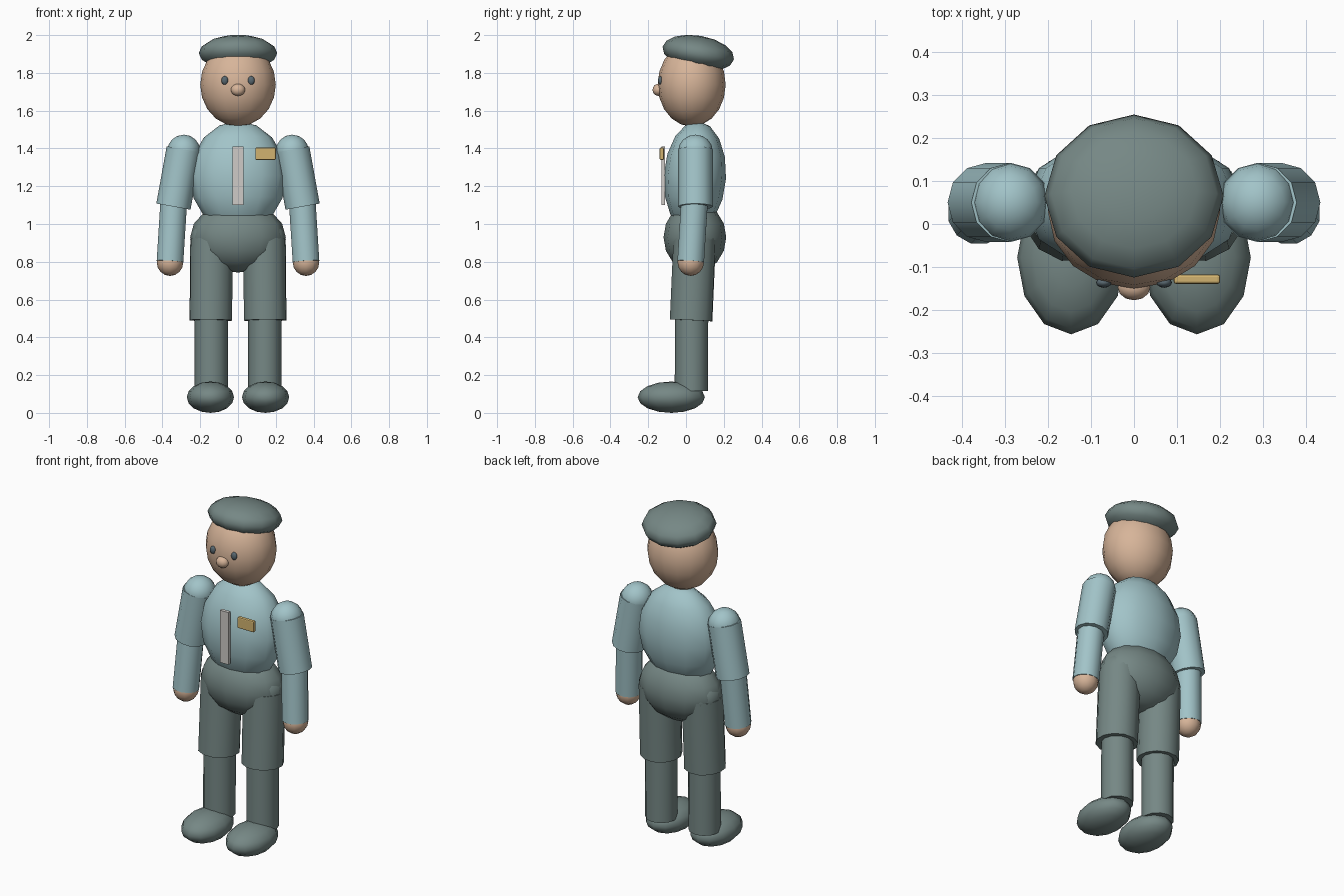
import bpy, math
from mathutils import Vector

if "Cube" in bpy.data.objects:
    bpy.data.objects.remove(bpy.data.objects["Cube"])


def material(name, rgb):
    m = bpy.data.materials.new(name)
    m.diffuse_color = (*rgb, 1)
    m.use_nodes = True
    m.node_tree.nodes["Principled BSDF"].inputs["Base Color"].default_value = m.diffuse_color
    return m


SHIRT = material("shirt_blue", (0.36, 0.55, 0.58))
TROUSER = material("trouser_grey", (0.18, 0.245, 0.235))
SKIN = material("skin_tan", (0.68, 0.46, 0.32))
EYE = material("eye_slate", (0.10, 0.14, 0.165))
GOLD = material("badge_gold", (0.64, 0.45, 0.16))
PALE = material("placket_pale", (0.62, 0.60, 0.57))


def finish(name, mat, smooth=True):
    ob = bpy.context.object
    ob.name = name
    ob.data.materials.append(mat)
    bpy.ops.object.transform_apply(location=False, rotation=True, scale=True)
    if smooth:
        bpy.ops.object.shade_smooth_by_angle(angle=math.radians(50))
    return ob


def ellipsoid(name, mat, centre, radii, tilt=0, segments=12, rings=8):
    bpy.ops.mesh.primitive_uv_sphere_add(segments=segments, ring_count=rings, radius=1,
                                         location=centre, rotation=(math.radians(tilt), 0, 0))
    bpy.context.object.scale = radii
    return finish(name, mat)


def limb(name, mat, a, b, radius):
    a, b = Vector(a), Vector(b)
    d = a - b
    bpy.ops.mesh.primitive_cylinder_add(vertices=12, radius=radius, depth=d.length,
                                        location=(a + b) / 2,
                                        rotation=d.to_track_quat('Z', 'Y').to_euler())
    return finish(name, mat)


def box(name, mat, centre, size, bevel=0):
    bpy.ops.mesh.primitive_cube_add(size=1, location=centre)
    bpy.context.object.scale = size
    ob = finish(name, mat, smooth=False)
    if bevel:
        mod = ob.modifiers.new("rounded", 'BEVEL')
        mod.width = bevel
        mod.segments = 2
    return ob


# head, cap and face
ellipsoid("head", SKIN, (0, 0.03, 1.738), (0.2, 0.18, 0.222), segments=16, rings=10)
ellipsoid("cap", TROUSER, (0, 0.065, 1.905), (0.208, 0.192, 0.092), tilt=-10)
ellipsoid("nose", SKIN, (0, -0.147, 1.71), (0.038, 0.03, 0.032))

# body
ellipsoid("torso", SHIRT, (0, 0.047, 1.25), (0.255, 0.165, 0.295), tilt=-3.5)
ellipsoid("pelvis", TROUSER, (0, 0.047, 0.93), (0.253, 0.166, 0.187))

# shirt details
box("shirt_placket", PALE, (0, -0.12, 1.255), (0.056, 0.02, 0.31))
box("chest_badge", GOLD, (0.146, -0.128, 1.372), (0.108, 0.022, 0.066), bevel=0.006)

# paired parts
for side, s in (("left", -1), ("right", 1)):
    ellipsoid(side + "_eye", EYE, (s * 0.07, -0.136, 1.76), (0.018, 0.012, 0.023))
    # arm
    ellipsoid(side + "_shoulder", SHIRT, (s * 0.287, 0.05, 1.385), (0.088, 0.092, 0.088))
    limb(side + "_sleeve", SHIRT, (s * 0.287, 0.05, 1.395), (s * 0.342, 0.05, 1.092), 0.092)
    limb(side + "_forearm", SHIRT, (s * 0.34, 0.045, 1.12), (s * 0.36, 0.025, 0.802), 0.073)
    ellipsoid(side + "_hand", SKIN, (s * 0.36, 0.025, 0.797), (0.07, 0.07, 0.072))
    # leg
    ellipsoid(side + "_hip", TROUSER, (s * 0.14, 0.048, 0.92), (0.113, 0.113, 0.11))
    limb(side + "_thigh", TROUSER, (s * 0.14, 0.046, 0.92), (s * 0.144, 0.027, 0.49), 0.115)
    limb(side + "_shin", TROUSER, (s * 0.142, 0.03, 0.52), (s * 0.142, 0.028, 0.115), 0.088)
    ellipsoid(side + "_shoe", TROUSER, (s * 0.146, -0.078, 0.083), (0.125, 0.178, 0.083))
